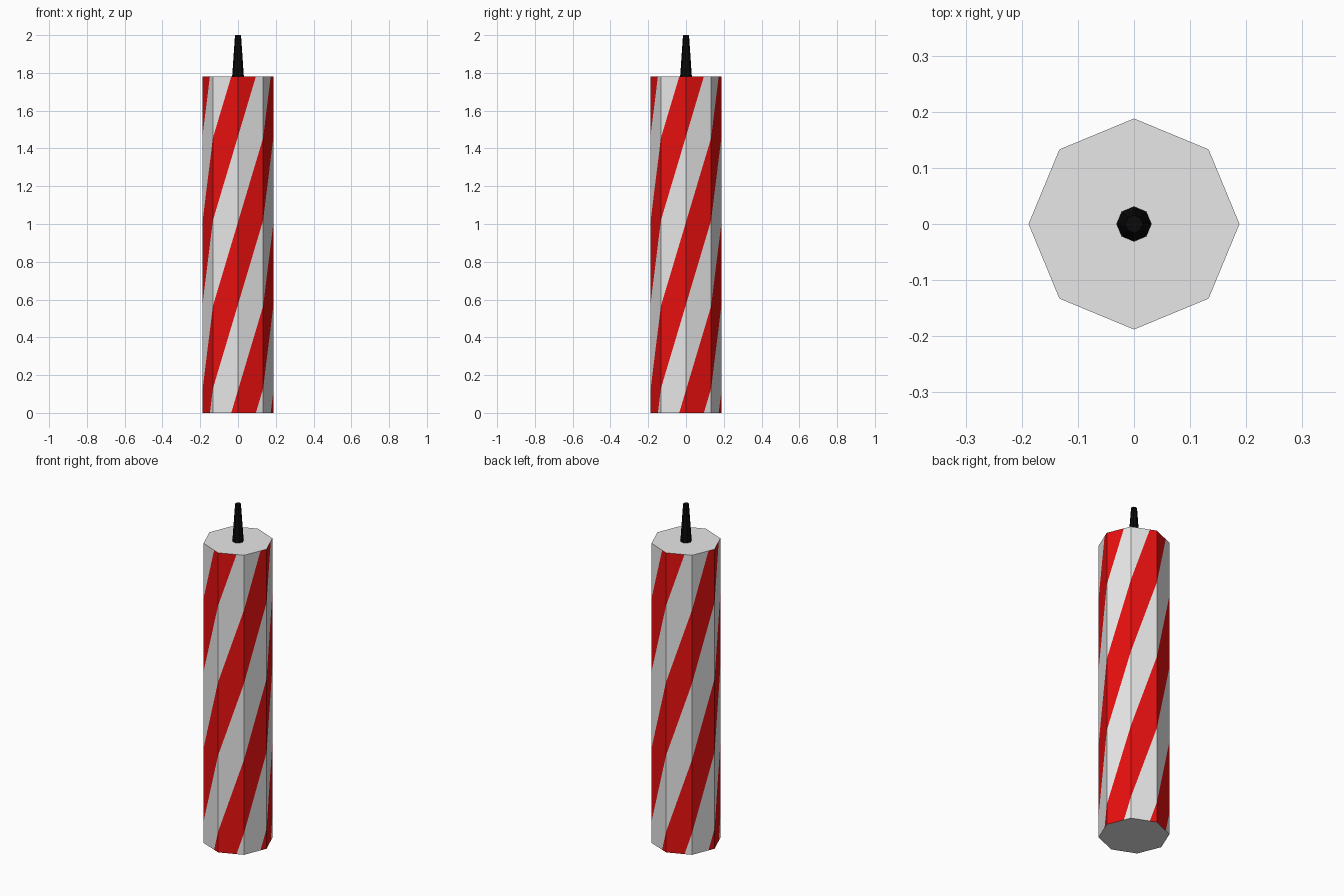
import bpy, bmesh, math
from mathutils import Vector

if "Cube" in bpy.data.objects:
    bpy.data.objects.remove(bpy.data.objects["Cube"])

SIDES, R, H = 8, 0.188, 1.78
RISE = H / 4                 # stripe climb per side face
TOP, LOW = 0.27, -0.71       # stripe limits in phase units (period 2)


def material(name, rgb):
    m = bpy.data.materials.new(name)
    m.diffuse_color = (*rgb, 1)
    m.use_nodes = True
    m.node_tree.nodes["Principled BSDF"].inputs["Base Color"].default_value = m.diffuse_color
    return m


white = material("white", (0.8, 0.8, 0.8))
red = material("red", (0.82, 0.005, 0.005))
black = material("black", (0.003, 0.003, 0.003))


def add_object(name, bm, mats):
    me = bpy.data.meshes.new(name)
    bm.to_mesh(me)
    bm.free()
    for m in mats:
        me.materials.append(m)
    ob = bpy.data.objects.new(name, me)
    bpy.context.collection.objects.link(ob)
    return ob


def ring(bm, r, z):
    return [bm.verts.new((r * math.cos(a), r * math.sin(a), z))
            for a in (math.tau * i / SIDES - math.pi / 2 for i in range(SIDES))]


def prism(rings):
    bm = bmesh.new()
    loops = [ring(bm, r, z) for r, z in rings]
    for a, b in zip(loops, loops[1:]):
        for i in range(SIDES):
            j = (i + 1) % SIDES
            bm.faces.new((a[i], a[j], b[j], b[i]))
    bm.faces.new(loops[0][::-1])
    bm.faces.new(loops[-1])
    bm.normal_update()
    return bm


# striped octagonal body: cut each side along the slanted stripe edges
bm = prism([(R, 0), (R, H)])
for i in range(SIDES):
    a0 = math.tau * i / SIDES - math.pi / 2
    a1 = a0 + math.tau / SIDES
    p0 = Vector((R * math.cos(a0), R * math.sin(a0), 0))
    p1 = Vector((R * math.cos(a1), R * math.sin(a1), 0))
    along = p1 - p0
    normal = Vector((along.y, -along.x, 0)).normalized()
    cut_normal = (along + Vector((0, 0, RISE))).cross(normal).normalized()

    def side_faces():
        bm.normal_update()
        return [f for f in bm.faces if f.normal.dot(normal) > 0.99]

    for k in range(-6, 7):
        for edge in (TOP, LOW):
            z = RISE * (i + edge + 2 * k)      # height of the edge at p0
            if not -RISE < z < H:
                continue
            fs = side_faces()
            geom = set(fs)
            for f in fs:
                geom.update(f.edges)
                geom.update(f.verts)
            bmesh.ops.bisect_plane(bm, geom=list(geom), dist=1e-4,
                                   plane_co=p0 + Vector((0, 0, z)),
                                   plane_no=cut_normal)
    # red where the face centre lies inside a stripe
    for f in side_faces():
        c = f.calc_center_median()
        u = i + (c - p0).dot(along) / along.length_squared
        phase = (c.z / RISE - u - LOW) % 2
        f.material_index = 1 if phase < TOP - LOW else 0
add_object("striped_body", bm, [white, red])

# tapered fuse
add_object("fuse", prism([(0.031, H), (0.016, 2.0)]), [black])
